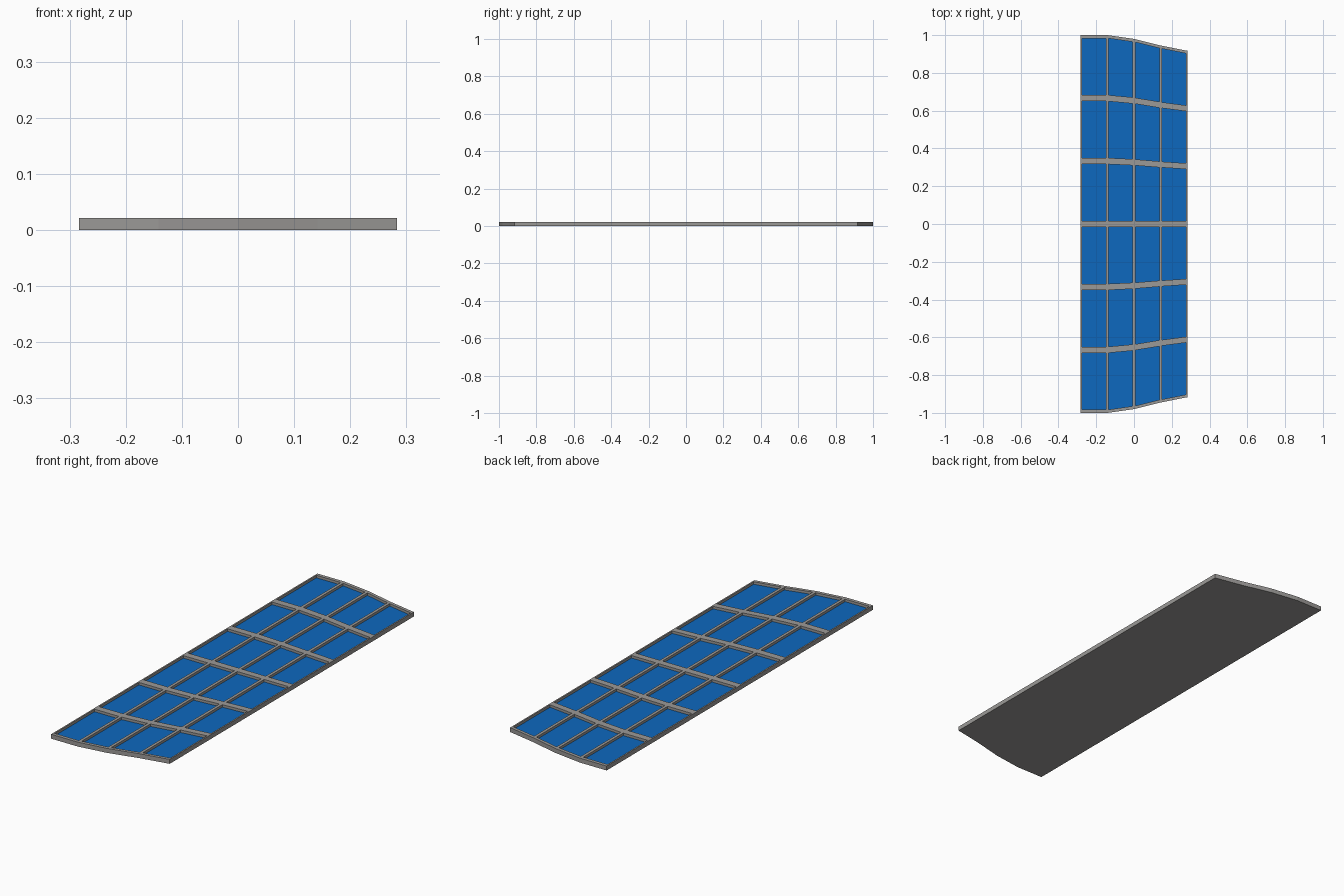
import bpy
import bmesh
from mathutils import Vector

cube = bpy.data.objects.get("Cube")
if cube:
    bpy.data.objects.remove(cube, do_unlink=True)


def material(name, rgb):
    mat = bpy.data.materials.new(name)
    mat.use_nodes = True
    mat.diffuse_color = (*rgb, 1)
    mat.node_tree.nodes["Principled BSDF"].inputs["Base Color"].default_value = (*rgb, 1)
    return mat


HALF_WIDTH = 0.283
THICKNESS = 0.021
RECESS = 0.012
ROWS = 6
HALF_LENGTHS = (1.0, 1.0, 0.98, 0.945, 0.917)  # tapering outline, -x to +x
COLS = len(HALF_LENGTHS) - 1

bm = bmesh.new()

# Tapered slab top, divided into columns and rows
grid = [[bm.verts.new((HALF_WIDTH * (2 * i / COLS - 1), h * (2 * j / ROWS - 1), 0))
         for j in range(ROWS + 1)] for i, h in enumerate(HALF_LENGTHS)]
cells = [bm.faces.new((grid[i][j], grid[i + 1][j], grid[i + 1][j + 1], grid[i][j + 1]))
         for i in range(COLS) for j in range(ROWS)]

# Underside stays at z = 0, the extruded copy becomes the top
extruded = bmesh.ops.extrude_face_region(bm, geom=cells, use_keep_orig=True)["geom"]
tops = [f for f in extruded if isinstance(f, bmesh.types.BMFace)]
for vert in {v for f in tops for v in f.verts}:
    vert.co.z = THICKNESS

# Each cell is shrunk to leave a frame, then sunk to hold the blue panel
for cell in tops:
    bmesh.ops.inset_individual(bm, faces=[cell], thickness=0)
    centre = cell.calc_center_median()
    for vert in cell.verts:
        vert.co = centre + (vert.co - centre) * 0.9
    bmesh.ops.inset_individual(bm, faces=[cell], thickness=0)
    for vert in cell.verts:
        vert.co -= Vector((0, 0, RECESS))
    cell.material_index = 1

bmesh.ops.recalc_face_normals(bm, faces=bm.faces)
mesh = bpy.data.meshes.new("solar_panel")
bm.to_mesh(mesh)
bm.free()
mesh.materials.append(material("frame grey", (0.33, 0.32, 0.31)))
mesh.materials.append(material("cell blue", (0.004, 0.14, 0.52)))
bpy.context.collection.objects.link(bpy.data.objects.new("solar_panel", mesh))
